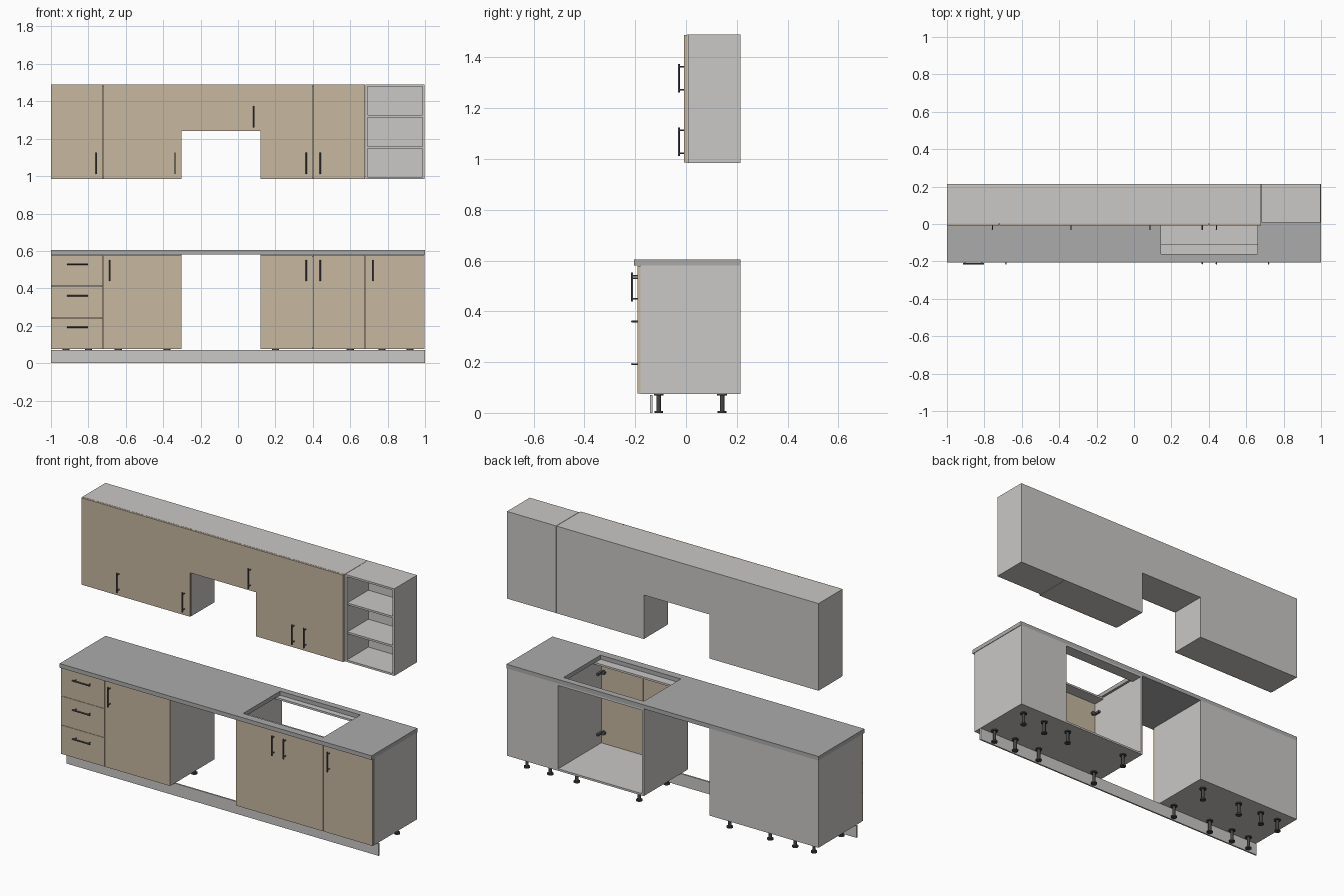
import bpy, bmesh, math
from mathutils import Matrix, Vector

if "Cube" in bpy.data.objects:
    bpy.data.objects.remove(bpy.data.objects["Cube"])


def material(name, rgb):
    m = bpy.data.materials.new(name)
    m.diffuse_color = (*rgb, 1)
    m.use_nodes = True
    m.node_tree.nodes["Principled BSDF"].inputs["Base Color"].default_value = m.diffuse_color
    return m


GREY = material("light grey board", (0.59, 0.58, 0.565))
TOP = material("worktop grey", (0.41, 0.41, 0.41))
WOOD = material("beige front", (0.57, 0.475, 0.35))
STEEL = material("handle steel", (0.10, 0.10, 0.11))
BLACK = material("leg black", (0.06, 0.06, 0.06))
T = 0.0112                      # board thickness
BACK = 0.215                    # rear plane of every unit
BASE_Y, WALL_Y = -0.18, 0.004   # carcass front planes
BASE_Z, WALL_Z = (0.075, 0.58), (0.985, 1.49)


def finish(name, bm, mat):
    bmesh.ops.recalc_face_normals(bm, faces=bm.faces)
    me = bpy.data.meshes.new(name)
    bm.to_mesh(me)
    bm.free()
    me.materials.append(mat)
    ob = bpy.data.objects.new(name, me)
    bpy.context.collection.objects.link(ob)
    return ob


def add_box(bm, x, y, z):
    mid = Vector([(a + b) / 2 for a, b in (x, y, z)])
    size = Vector([b - a for a, b in (x, y, z)])
    bmesh.ops.create_cube(bm, size=1, matrix=Matrix.Translation(mid) @ Matrix.Diagonal(size).to_4x4())


def add_rod(bm, p, q, r, sides=10):
    p, q = Vector(p), Vector(q)
    rot = (q - p).to_track_quat('Z', 'Y').to_matrix().to_4x4()
    bmesh.ops.create_cone(bm, cap_ends=True, segments=sides, radius1=r, radius2=r,
                          depth=(q - p).length, matrix=Matrix.Translation((p + q) / 2) @ rot)


def smooth(ob):
    for p in ob.data.polygons:
        p.use_smooth = len(p.vertices) == 4
    ob.data.set_sharp_from_angle(angle=math.radians(50))


def box(name, x, y, z, mat):
    bm = bmesh.new()
    add_box(bm, x, y, z)
    return finish(name, bm, mat)


def carcass(name, x, y0, z, top=True, back=True, shelves=()):
    """Open-fronted cabinet made from boards."""
    bm = bmesh.new()
    inner = (x[0] + T, x[1] - T)
    add_box(bm, (x[0], x[0] + T), (y0, BACK), z)
    add_box(bm, (x[1] - T, x[1]), (y0, BACK), z)
    add_box(bm, inner, (y0, BACK), (z[0], z[0] + T))
    if top:
        add_box(bm, inner, (y0, BACK), (z[1] - T, z[1]))
    else:                       # two rails instead of a full top
        add_box(bm, inner, (y0, y0 + 0.07), (z[1] - T, z[1]))
        add_box(bm, inner, (BACK - 0.07, BACK), (z[1] - T, z[1]))
    if back:
        add_box(bm, inner, (BACK - T, BACK), (z[0] + T, z[1] - T))
    for s in shelves:
        add_box(bm, inner, (y0 + 0.004, BACK - T), (s - T / 2, s + T / 2))
    return finish(name, bm, GREY)


def front(name, x, y0, z):
    g = 0.0008
    box(name, (x[0] + g, x[1] - g), (y0 - T, y0), (z[0] + g, z[1] - g), WOOD)


def handle(name, x, y0, z, along):
    """Bar handle on two posts, centred on (x, z)."""
    face = y0 - T
    d = Vector((1, 0, 0)) if along == 'X' else Vector((0, 0, 1))
    c = Vector((x, face - 0.021, z))
    bm = bmesh.new()
    add_rod(bm, c - d * 0.057, c + d * 0.057, 0.004)
    for s in (-0.045, 0.045):
        p = c + d * s
        add_rod(bm, p, (p.x, face, p.z), 0.003)
    smooth(finish(name, bm, STEEL))


# Base cabinets
carcass("drawer_cabinet", (-1, -0.72), BASE_Y, BASE_Z)
carcass("left_base_cabinet", (-0.72, -0.302), BASE_Y, BASE_Z)
carcass("sink_cabinet", (0.12, 0.68), BASE_Y, BASE_Z, top=False, back=False)
carcass("right_base_cabinet", (0.68, 0.997), BASE_Y, BASE_Z)

# Drawer fronts
h = (BASE_Z[1] - BASE_Z[0]) / 3
for i, hz in enumerate((0.192, 0.36, 0.53)):
    front("drawer_front", (-1, -0.72), BASE_Y, (BASE_Z[0] + i * h, BASE_Z[0] + (i + 1) * h))
    handle("drawer_handle", -0.858, BASE_Y, hz, 'X')

# Base doors: x range and handle position
for x0, x1, hx in ((-0.72, -0.302, -0.685), (0.12, 0.40, 0.365),
                   (0.40, 0.68, 0.44), (0.68, 0.997, 0.72)):
    front("base_door", (x0, x1), BASE_Y, BASE_Z)
    handle("base_door_handle", hx, BASE_Y, 0.495, 'Z')

# Hinges inside the sink cabinet
bm = bmesh.new()
for side, x in ((1, 0.12 + T), (-1, 0.68 - T)):
    for z in (0.15, 0.50):
        add_rod(bm, (x + side * 0.018, BASE_Y, z), (x + side * 0.018, BASE_Y + 0.012, z), 0.012)
        xs = sorted((x, x + side * 0.012))
        add_box(bm, xs, (BASE_Y + 0.005, BASE_Y + 0.045), (z - 0.006, z + 0.006))
finish("door_hinges", bm, STEEL)

# Worktop with the sink cut-out
bm = bmesh.new()
xs, ys = (-1, 0.145, 0.66, 1), (-0.205, -0.16, 0.178, BACK)
grid = [[bm.verts.new((x, y, 0.58)) for y in ys] for x in xs]
for i in range(3):
    for j in range(3):
        if (i, j) != (1, 1):
            bm.faces.new((grid[i][j], grid[i + 1][j], grid[i + 1][j + 1], grid[i][j + 1]))
ext = bmesh.ops.extrude_face_region(bm, geom=bm.faces[:], use_keep_orig=True)
bmesh.ops.translate(bm, vec=(0, 0, 0.024),
                    verts=[v for v in ext["geom"] if isinstance(v, bmesh.types.BMVert)])
finish("worktop", bm, TOP)

# Plinth
box("plinth", (-1, 1), (-0.141, -0.132), (0, 0.071), GREY)

# Adjustable legs: foot, stem, top plate
for x in (-0.92, -0.80, -0.64, -0.38, 0.20, 0.60, 0.77, 0.92):
    for y in (-0.108, 0.142):
        bm = bmesh.new()
        for z0, z1, r in ((0, 0.008, 0.017), (0.008, 0.069, 0.009), (0.069, 0.075, 0.019)):
            add_rod(bm, (x, y, z0), (x, y, z1), r, 16)
        smooth(finish("leg", bm, BLACK))

# Wall cabinets
HOOD_Z = (1.24, WALL_Z[1])
carcass("left_wall_cabinet", (-1, -0.302), WALL_Y, WALL_Z)
carcass("hood_cabinet", (-0.302, 0.12), WALL_Y, HOOD_Z)
carcass("right_wall_cabinet", (0.12, 0.68), WALL_Y, WALL_Z)
carcass("open_shelf_unit", (0.682, 0.997), WALL_Y + 0.003, WALL_Z, shelves=(1.152, 1.32))

# Wall doors: x range, height range, handle position
for x0, x1, z, hx, hz in ((-1, -0.72, WALL_Z, -0.757, 1.068), (-0.72, -0.302, WALL_Z, -0.337, 1.068),
                          (-0.302, 0.12, HOOD_Z, 0.085, 1.318),
                          (0.12, 0.40, WALL_Z, 0.365, 1.068), (0.40, 0.68, WALL_Z, 0.44, 1.068)):
    front("wall_door", (x0, x1), WALL_Y, z)
    handle("wall_door_handle", hx, WALL_Y, hz, 'Z')
